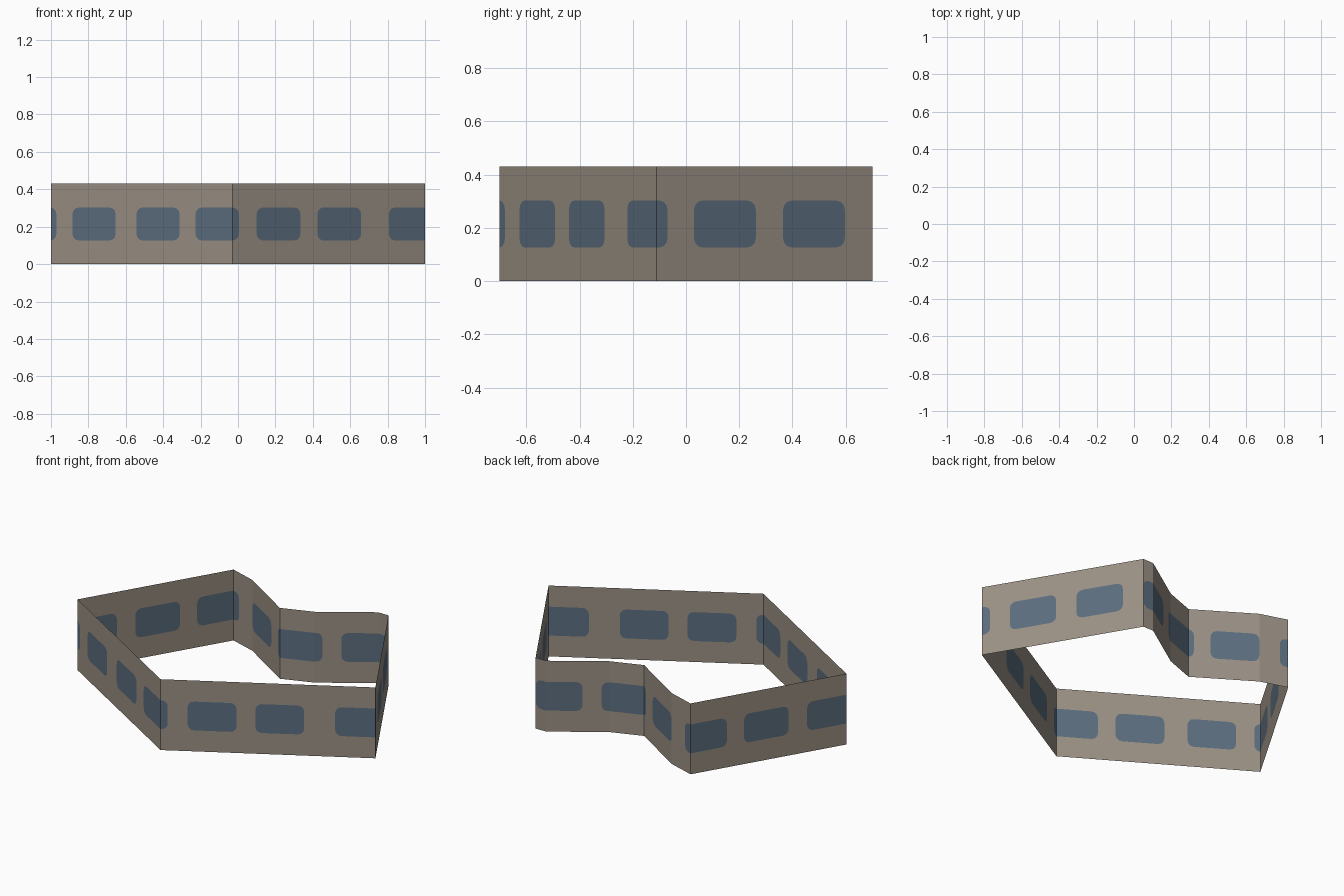
import bpy, bmesh, math
from mathutils import Vector

if "Cube" in bpy.data.objects:
    bpy.data.objects.remove(bpy.data.objects["Cube"])

HEIGHT, Z_LOW, Z_HIGH = 0.43, 0.127, 0.302      # wall top, window sill, window head
WIN_WIDTH, RADIUS = 0.27, 0.035

# Footprint corners, counter-clockwise from the left
plan = [Vector(p) for p in [(-1, -.11), (-.03, -.70), (1, -.11), (.52, .70), (.45, .70),
                            (.16, .505), (-.025, .437), (-.357, .648), (-.52, .70)]]
# Window starts, measured along the perimeter; windows wrap around corners
starts = [.135, .535, .905, 1.285, 1.659, 2.10, 2.485, 2.874, 3.266, 3.64, 4.003, 4.395, 4.768, 5.15]

corner_s = [0.0]
for i, p in enumerate(plan):
    corner_s.append(corner_s[-1] + (plan[(i + 1) % len(plan)] - p).length)
total = corner_s[-1]


def point_at(s):
    """Position on the footprint at distance s."""
    for i in range(len(plan)):
        if s <= corner_s[i + 1] + 1e-6:
            t = (s - corner_s[i]) / (corner_s[i + 1] - corner_s[i])
            return plan[i].lerp(plan[(i + 1) % len(plan)], t)


def window_depth(s):
    """Distance from s to the nearest end of its window (negative outside)."""
    return max(min(d, WIN_WIDTH - d) for d in ((s - a) % total for a in starts))


def rounding(s):
    """How far the rounded window corner cuts in at s."""
    d = min(max(window_depth(s), 0), RADIUS)
    return RADIUS - math.sqrt(max(RADIUS ** 2 - (RADIUS - d) ** 2, 0))


def material(name, color):
    m = bpy.data.materials.new(name)
    m.diffuse_color = (*color, 1)
    m.use_nodes = True
    m.node_tree.nodes["Principled BSDF"].inputs["Base Color"].default_value = m.diffuse_color
    return m


# Column positions: footprint corners plus window ends and rounded corners
cuts = list(corner_s[:-1])
offsets = [RADIUS * k for k in (0, .13, .5, 1)]
for a in starts:
    for o in offsets:
        for s in ((a + o) % total, (a + WIN_WIDTH - o) % total):
            if all(abs(s - c) > 1e-4 for c in cuts):
                cuts.append(s)
cuts.sort()

# Open wall band with inset window faces
bm = bmesh.new()
columns = []
for s in cuts:
    p, r = point_at(s), rounding(s)
    columns.append([bm.verts.new((p.x, p.y, z)) for z in (0, Z_LOW + r, Z_HIGH - r, HEIGHT)])
for i, left in enumerate(columns):
    right = columns[(i + 1) % len(columns)]
    s_end = cuts[i + 1] if i + 1 < len(cuts) else total
    glazed = window_depth((cuts[i] + s_end) / 2) > 0
    for row in range(3):
        f = bm.faces.new((left[row], right[row], right[row + 1], left[row + 1]))
        f.material_index = 1 if row == 1 and glazed else 0

mesh = bpy.data.meshes.new("window_wall")
bm.to_mesh(mesh)
bm.free()
mesh.materials.append(material("grey brown wall", (.32, .277, .23)))
mesh.materials.append(material("slate blue glass", (.105, .153, .207)))
bpy.context.collection.objects.link(bpy.data.objects.new("window_wall", mesh))
